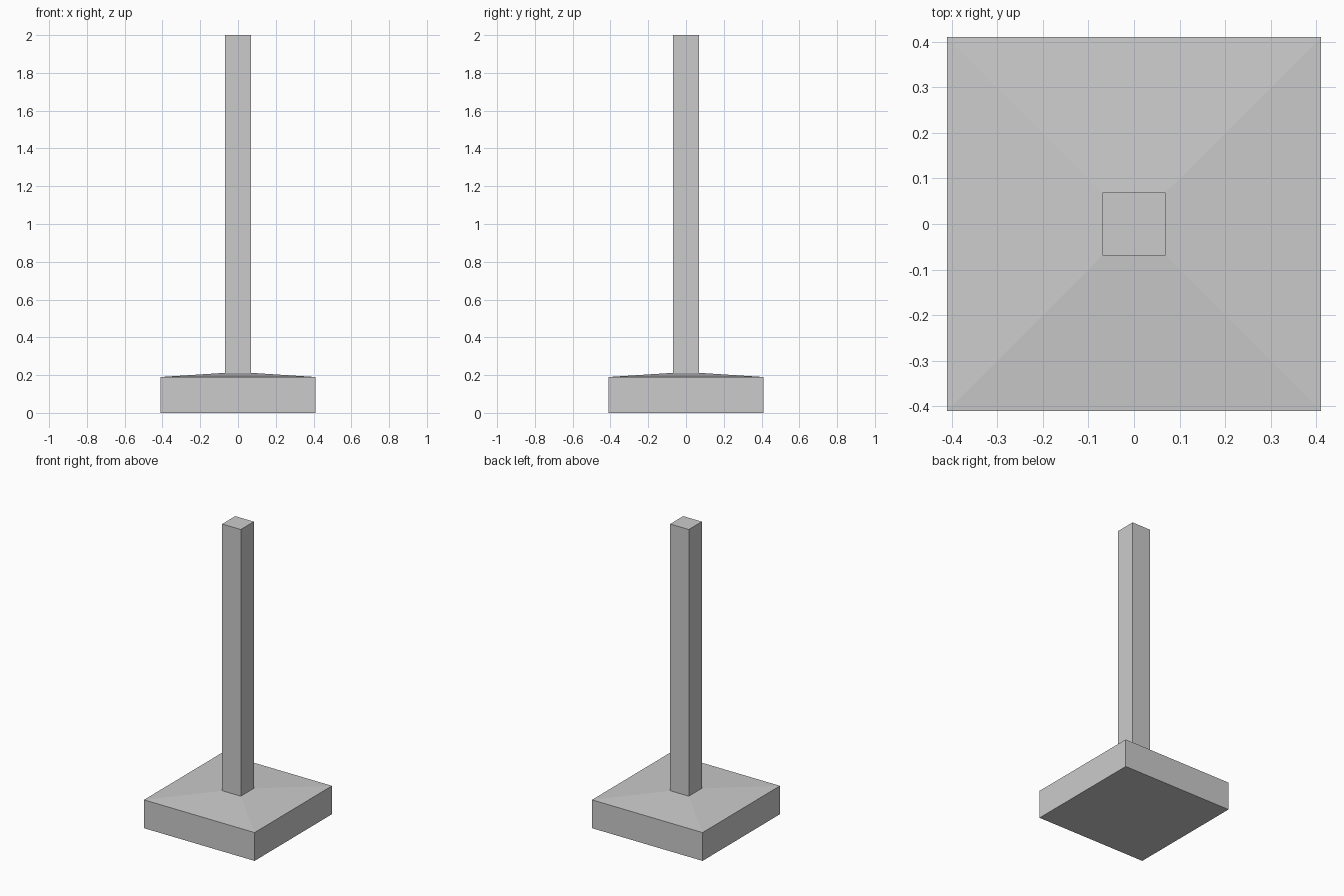
import bpy, bmesh

if "Cube" in bpy.data.objects:
    bpy.data.objects.remove(bpy.data.objects["Cube"])


def square_loft(name, rings, cap_bottom=False, cap_top=False):
    """Stack square rings given as (half_width, z) and skin them."""
    bm = bmesh.new()
    loops = [[bm.verts.new((sx * h, sy * h, z))
              for sx, sy in ((-1, -1), (1, -1), (1, 1), (-1, 1))]
             for h, z in rings]
    for a, b in zip(loops, loops[1:]):
        for i in range(4):
            j = (i + 1) % 4
            bm.faces.new((a[i], a[j], b[j], b[i]))
    if cap_bottom:
        bm.faces.new(loops[0][::-1])
    if cap_top:
        bm.faces.new(loops[-1])
    mesh = bpy.data.meshes.new(name)
    bm.to_mesh(mesh)
    bm.free()
    obj = bpy.data.objects.new(name, mesh)
    bpy.context.collection.objects.link(obj)
    return obj


POST = 0.069      # post half width
BASE = 0.41       # footing half width
JOINT = 0.212     # height where the sloped top meets the post

# Footing block with gently sloped top
square_loft("footing", [(BASE, 0), (BASE, 0.19), (POST, JOINT)], cap_bottom=True)

# Square post rising from the footing
square_loft("post", [(POST, JOINT), (POST, 2.0)], cap_top=True)
